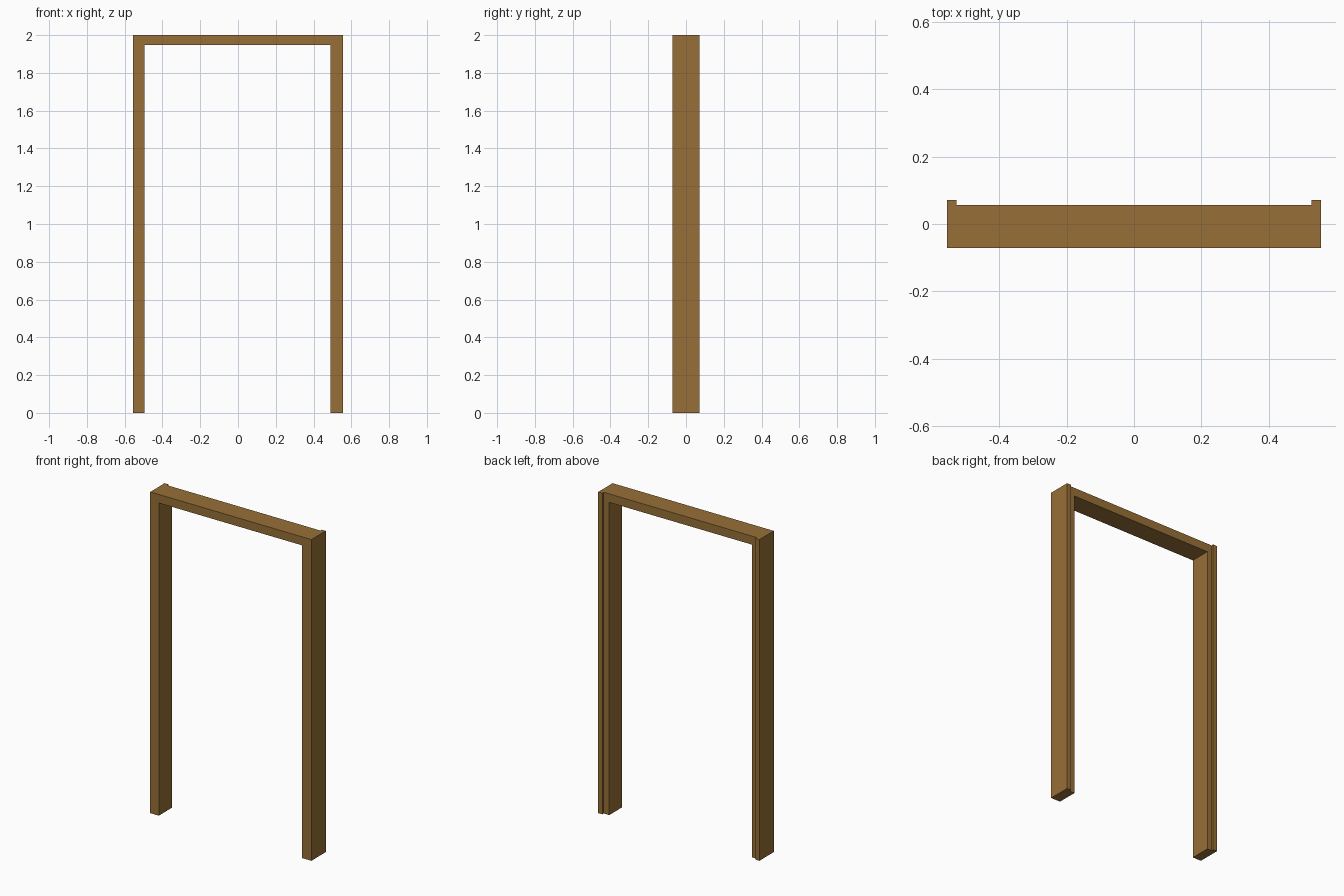
import bpy, bmesh
from mathutils import Vector

if "Cube" in bpy.data.objects:
    bpy.data.objects.remove(bpy.data.objects["Cube"])

HALF_W, HEIGHT, HALF_D = 0.555, 2.0, 0.071
INNER_L, INNER_R, HEAD_Z = -0.496, 0.489, 1.947
REBATE_X, REBATE_Y = 0.527, 0.057

wood = bpy.data.materials.new("brown wood")
wood.diffuse_color = (0.31, 0.16, 0.038, 1)
wood.use_nodes = True
wood.node_tree.nodes["Principled BSDF"].inputs["Base Color"].default_value = wood.diffuse_color


def extrude_xz(name, points, y0, y1):
    """Extrude an x-z outline from y0 to y1."""
    bm = bmesh.new()
    face = bm.faces.new([bm.verts.new((x, y0, z)) for x, z in points])
    new = bmesh.ops.extrude_face_region(bm, geom=[face])["geom"]
    bmesh.ops.translate(bm, vec=Vector((0, y1 - y0, 0)),
                        verts=[v for v in new if isinstance(v, bmesh.types.BMVert)])
    bmesh.ops.recalc_face_normals(bm, faces=bm.faces)
    mesh = bpy.data.meshes.new(name)
    bm.to_mesh(mesh)
    bm.free()
    mesh.materials.append(wood)
    obj = bpy.data.objects.new(name, mesh)
    bpy.context.collection.objects.link(obj)
    return obj


# Two jambs and the head as one outline
frame = extrude_xz("door_frame", [
    (-HALF_W, 0), (INNER_L, 0), (INNER_L, HEAD_Z), (INNER_R, HEAD_Z),
    (INNER_R, 0), (HALF_W, 0), (HALF_W, HEIGHT), (-HALF_W, HEIGHT)],
    -HALF_D, HALF_D)

# Rebate cut out of the back, leaving a thin lip on each outer edge
cutter = extrude_xz("rebate_cutter", [
    (-REBATE_X, -0.1), (REBATE_X, -0.1), (REBATE_X, 2.1), (-REBATE_X, 2.1)],
    REBATE_Y, 0.2)
cutter.hide_render = True
mod = frame.modifiers.new("rebate", 'BOOLEAN')
mod.operation, mod.solver, mod.object = 'DIFFERENCE', 'EXACT', cutter

bpy.context.view_layer.objects.active = frame
bpy.ops.object.modifier_apply(modifier=mod.name)
bpy.data.objects.remove(cutter)
